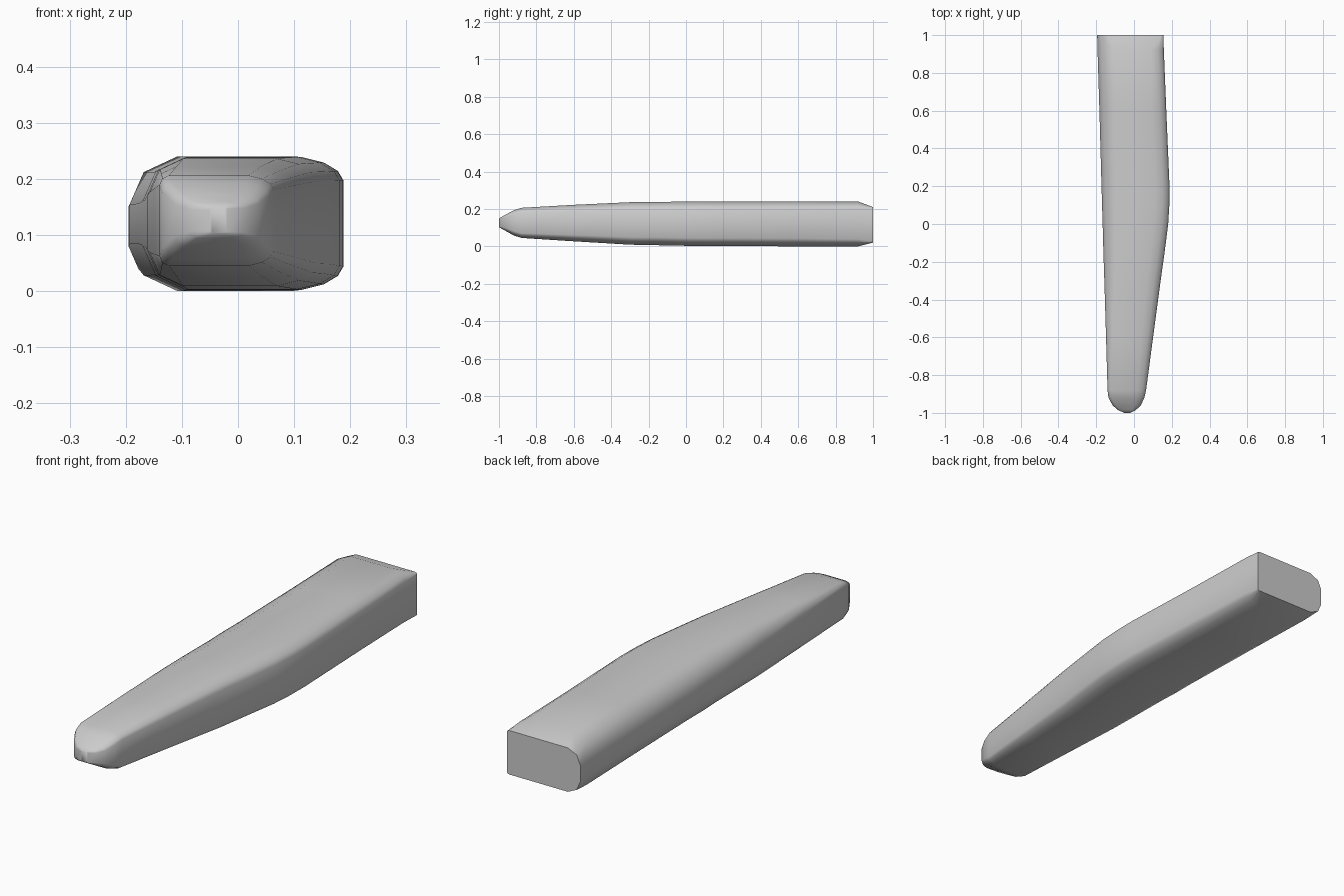
import bpy, bmesh

# Stations along the body: y, left x, right x, bottom z, top z, left bevel, right bevel
STATIONS = [
    (1.00, -0.195, 0.155, 0.02, 0.21, 0.70, 0.15),
    (0.92, -0.193, 0.158, 0.00, 0.24, 1.00, 0.90),
    (0.60, -0.183, 0.171, 0.00, 0.24, 1.00, 1.00),
    (0.20, -0.172, 0.188, 0.002, 0.239, 0.95, 1.00),
    (0.10, -0.169, 0.187, 0.002, 0.239, 0.90, 1.00),
    (0.00, -0.166, 0.181, 0.003, 0.239, 0.90, 1.00),
    (-0.15, -0.162, 0.162, 0.006, 0.238, 0.80, 1.00),
    (-0.30, -0.157, 0.141, 0.009, 0.236, 0.70, 0.95),
    (-0.60, -0.148, 0.101, 0.027, 0.222, 0.45, 0.80),
    (-0.88, -0.140, 0.064, 0.045, 0.206, 0.20, 0.60),
    (-0.92, -0.135, 0.055, 0.058, 0.193, 0.20, 0.55),
    (-0.96, -0.113, 0.036, 0.080, 0.172, 0.20, 0.40),
    (-0.985, -0.085, 0.010, 0.094, 0.158, 0.15, 0.25),
    (-1.00, -0.050, -0.020, 0.103, 0.149, 0.05, 0.05),
]


def section(y, xl, xr, zb, zt, bl, br):
    """Closed outline with chamfered left corners and rounded right corners."""
    upper = [(xl, 0.085 * bl), (xl + 0.025 * bl, 0.028 * bl),
             (xl + 0.085 * bl, 0.0), (xr - 0.075 * br, 0.0),
             (xr - 0.035 * br, 0.010 * br), (xr - 0.010 * br, 0.025 * br),
             (xr, 0.042 * br)]
    top = [(x, y, zt - d) for x, d in upper]
    bottom = [(x, y, zb + d) for x, d in reversed(upper)]
    return top + bottom


# Body: loft through the sections, capped at both ends
bm = bmesh.new()
rings = [[bm.verts.new(p) for p in section(*s)] for s in STATIONS]
for a, b in zip(rings, rings[1:]):
    n = len(a)
    for i in range(n):
        j = (i + 1) % n
        bm.faces.new((a[i], a[j], b[j], b[i]))
bm.faces.new(rings[0])
bm.faces.new(rings[-1])
bmesh.ops.recalc_face_normals(bm, faces=bm.faces)

mesh = bpy.data.meshes.new("tapered_body")
bm.to_mesh(mesh)
bm.free()
body = bpy.data.objects.new("tapered_body", mesh)
bpy.context.collection.objects.link(body)

# Soft shading with the square rear end kept crisp
bpy.context.view_layer.objects.active = body
body.select_set(True)
bpy.ops.object.shade_smooth_by_angle(angle=0.9)
